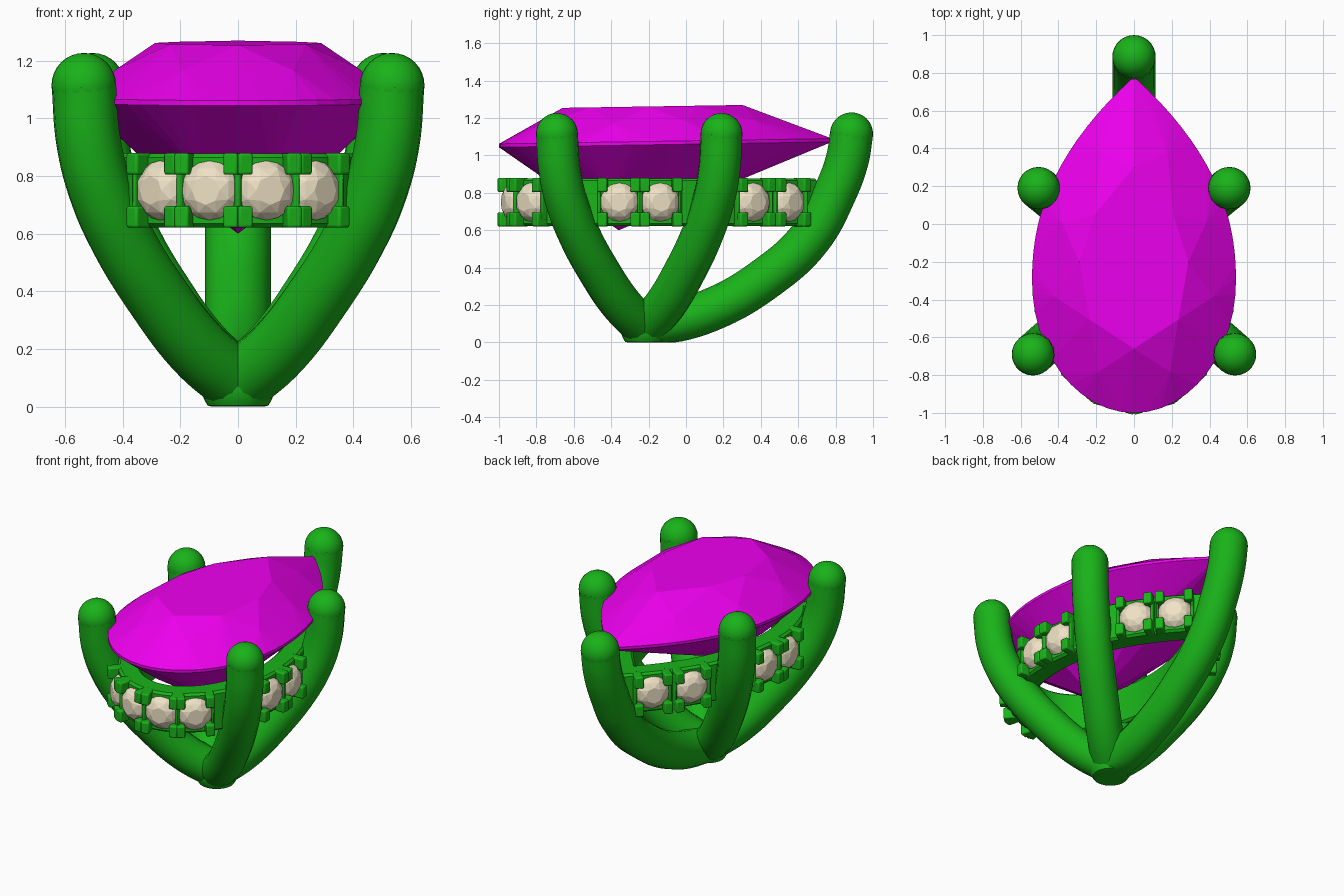
import bpy, bmesh
from math import sin, cos, pi
from mathutils import Vector, Matrix

if "Cube" in bpy.data.objects:
    bpy.data.objects.remove(bpy.data.objects["Cube"])


def material(name, col):
    m = bpy.data.materials.new(name)
    m.diffuse_color = (*col, 1)
    m.use_nodes = True
    m.node_tree.nodes["Principled BSDF"].inputs["Base Color"].default_value = m.diffuse_color
    return m


GREEN = material("green_metal", (0.01, 0.45, 0.01))
MAGENTA = material("magenta_gem", (0.85, 0.0, 0.85))
CREAM = material("cream_gem", (0.86, 0.76, 0.56))


def finish(name, bm, mat, smooth=False):
    bmesh.ops.recalc_face_normals(bm, faces=bm.faces[:])
    me = bpy.data.meshes.new(name)
    bm.to_mesh(me)
    bm.free()
    me.materials.append(mat)
    ob = bpy.data.objects.new(name, me)
    bpy.context.collection.objects.link(ob)
    if smooth:
        shade(ob)
    return ob


def shade(ob):
    bpy.ops.object.select_all(action='DESELECT')
    ob.select_set(True)
    bpy.context.view_layer.objects.active = ob
    bpy.ops.object.shade_smooth_by_angle(angle=0.7)


def add_hull(bm, pts):
    vs = [bm.verts.new(p) for p in pts]
    r = bmesh.ops.convex_hull(bm, input=vs)
    loose = [v for v in vs if v.is_valid and not v.link_faces]
    bmesh.ops.delete(bm, geom=loose, context='VERTS')


# pear outline: h = 0 at the round front, 1 at the pointed back (right half)
def pear(h):
    if h < 0.42:
        a = h / 0.42 * pi / 2
        return Vector((0.54 * sin(a), -0.3 - 0.7 * cos(a), 0))
    u = min((h - 0.42) / 0.58, 1)
    return Vector((0.54 * (1 - u ** 2.2), -0.3 + 1.08 * u, 0))


def normal(h):
    if h > 0.999:
        return Vector((0, 1.35, 0))
    if h < 0.001:
        return Vector((0, -1, 0))
    d = (pear(h + 0.0005) - pear(h - 0.0005)).normalized()
    return Vector((d.y, -d.x, 0))


def loop(n, f, shift=0.0):
    """n points round the whole outline, left half mirrored from the right"""
    out = []
    for i in range(n):
        t = (i + shift) / n
        p = f(2 * t if t <= 0.5 else 2 - 2 * t)
        if t > 0.5:
            p.x = -p.x
        out.append(p)
    return out


def ring(n, k, cy, z, shift=0.0):
    return [Vector((p.x * k, cy + (p.y - cy) * k, z + 0.016 * (cy + (p.y - cy) * k)))
            for p in loop(n, pear, shift)]


# centre stone: table, crown, girdle, pavilion, culet
bm = bmesh.new()
add_hull(bm, ring(8, 0.54, -0.26, 1.265) + ring(8, 0.79, -0.26, 1.178, 0.5)
         + ring(56, 1, 0, 1.078) + ring(56, 1, 0, 1.06)
         + ring(8, 0.52, -0.36, 0.815, 0.5) + [Vector((0, -0.36, 0.6))])
finish("centre_stone", bm, MAGENTA)

# prongs: tubes bowing outward from the common foot
FOOT = Vector((0, -0.22, 0.08))
BOW = [(0, .08), (.26, .2), (.52, .38), (.75, .58), (.89, .75), (.97, .92), (1, 1.115)]
LONG = [(0, .08), (.31, .17), (.6, .355), (.8, .56), (.92, .8), (.98, .98), (1, 1.115)]


def prong(name, x, y, path, r):
    cu = bpy.data.curves.new(name, 'CURVE')
    cu.dimensions = '3D'
    cu.bevel_depth = r
    cu.bevel_resolution = 6
    cu.resolution_u = 8
    cu.use_fill_caps = True
    sp = cu.splines.new('BEZIER')
    sp.bezier_points.add(len(path) - 1)
    for b, (f, z) in zip(sp.bezier_points, path):
        b.co = (x * f, FOOT.y + (y - FOOT.y) * f, z)
        b.handle_left_type = b.handle_right_type = 'AUTO'
    tmp = bpy.data.objects.new(name + "_path", cu)
    bpy.context.collection.objects.link(tmp)
    bpy.context.view_layer.update()
    me = bpy.data.meshes.new_from_object(tmp.evaluated_get(bpy.context.evaluated_depsgraph_get()))
    bpy.data.objects.remove(tmp)
    bm = bmesh.new()
    bm.from_mesh(me)
    bpy.data.meshes.remove(me)
    # rounded tip
    bmesh.ops.create_uvsphere(bm, u_segments=28, v_segments=16, radius=r,
                              matrix=Matrix.Translation((x, y, path[-1][1])))
    for v in bm.verts:
        v.co.z = max(v.co.z, 0)
    for f in bm.faces:
        f.material_index = 0
    finish(name, bm, GREEN, True)


for s, side in ((-1, "left"), (1, "right")):
    prong(f"front_prong_{side}", s * 0.535, -0.69, BOW, 0.112)
    prong(f"back_prong_{side}", s * 0.505, 0.19, BOW, 0.112)
prong("tip_prong", 0, 0.885, LONG, 0.115)

# flattened foot where the prongs meet
bm = bmesh.new()
bmesh.ops.create_uvsphere(bm, u_segments=32, v_segments=20, radius=0.13,
                          matrix=Matrix.Translation(FOOT))
for v in bm.verts:
    v.co.z = max(v.co.z, 0)
finish("foot", bm, GREEN, True)


# gallery rail: closed band following the pear outline
def inset(d):
    def f(h):
        p = pear(h) - normal(h) * d
        p.x = max(p.x, 0)
        return p
    return f


bm = bmesh.new()
N = 96
section = [(.06, .635), (.075, .622), (.175, .622), (.19, .635),
           (.19, .865), (.175, .878), (.075, .878), (.06, .865)]
rows = [[bm.verts.new((p.x, p.y, z)) for p in loop(N, inset(d))] for d, z in section]
for a, b in zip(rows, rows[1:] + rows[:1]):
    for i in range(N):
        j = (i + 1) % N
        bm.faces.new((a[i], a[j], b[j], b[i]))
finish("gallery_rail", bm, GREEN, True)

# small stones on the rail, each held by four claws and a collar
stones, claws = bmesh.new(), bmesh.new()
for h in (0.057, 0.163, 0.397, 0.511, 0.791, 0.898):
    for s in (-1, 1):
        n, p = normal(h), pear(h) - normal(h) * 0.06
        n.x *= s
        p.x *= s
        frame = Matrix(((n.y, n.x, 0, p.x), (-n.x, n.y, 0, p.y),
                        (0, 0, 1, 0.75), (0, 0, 0, 1)))
        pts = []
        for r, depth, k, sh in ((.05, .052, 8, 0), (.083, .034, 8, .5),
                                (.103, .005, 16, 0), (.103, -.02, 16, 0)):
            pts += [frame @ Vector((r * cos(2 * pi * (i + sh) / k), depth,
                                    r * sin(2 * pi * (i + sh) / k))) for i in range(k)]
        add_hull(stones, pts)
        for cx in (-1, 1):
            for cz in (-1, 1):
                bmesh.ops.create_cube(claws, size=1, matrix=frame
                                      @ Matrix.Translation((cx * .088, .005, cz * .092))
                                      @ Matrix.Diagonal((.052, .1, .075, 1)))
            bmesh.ops.create_cube(claws, size=1, matrix=frame
                                  @ Matrix.Translation((cx * .107, 0, 0))
                                  @ Matrix.Diagonal((.018, .05, .2, 1)))
finish("rail_stones", stones, CREAM)
ob = finish("stone_claws", claws, GREEN)
bev = ob.modifiers.new("round_edges", 'BEVEL')
bev.width = 0.016
bev.segments = 3
shade(ob)
